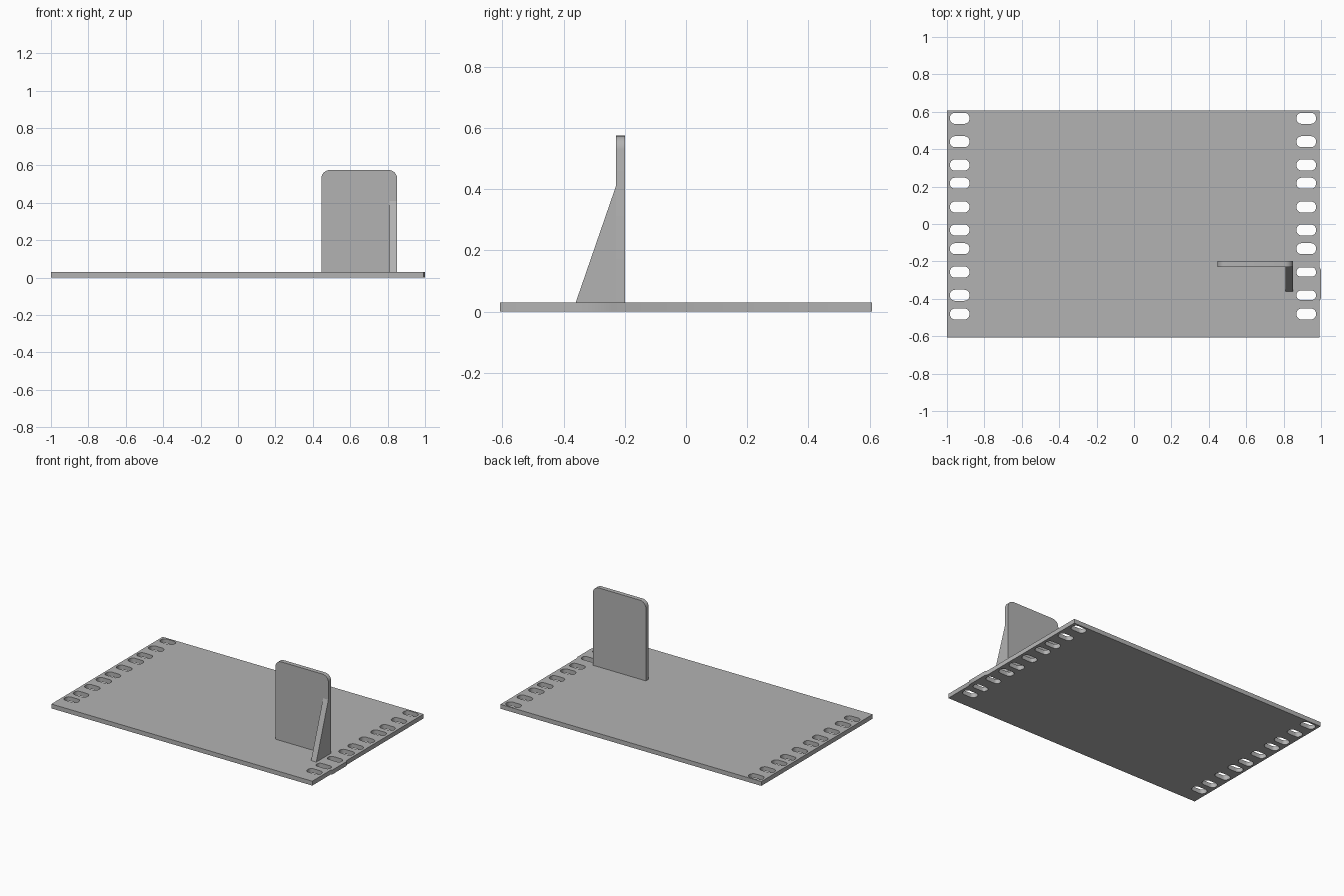
import bpy
from math import cos, sin, pi

cube = bpy.data.objects.get("Cube")
if cube:
    bpy.data.objects.remove(cube, do_unlink=True)

grey = bpy.data.materials.new("plain grey")
grey.use_nodes = True
colour = (0.45, 0.45, 0.45, 1)
grey.diffuse_color = colour
grey.node_tree.nodes["Principled BSDF"].inputs["Base Color"].default_value = colour


def rounded(cx, cy, w, h, radii, steps=6):
    """Rounded rectangle; radii run anticlockwise from the upper right."""
    pts = []
    signs = [(1, 1), (-1, 1), (-1, -1), (1, -1)]
    for i, (sx, sy) in enumerate(signs):
        r = radii[i]
        n = steps if r else 0
        for k in range(n + 1):
            a = (i + k / max(n, 1)) * pi / 2
            pts.append((cx + sx * (w / 2 - r) + r * cos(a),
                        cy + sy * (h / 2 - r) + r * sin(a)))
    return pts


def slab(name, outlines, thickness, location, rotation=(0, 0, 0)):
    """Extrude a filled outline with holes, centred on its plane, into a mesh."""
    curve = bpy.data.curves.new(name, "CURVE")
    curve.dimensions = "2D"
    curve.fill_mode = "BOTH"
    curve.extrude = thickness / 2
    for pts in outlines:
        spline = curve.splines.new("POLY")
        spline.points.add(len(pts) - 1)
        for p, (x, y) in zip(spline.points, pts):
            p.co = (x, y, 0, 1)
        spline.use_cyclic_u = True
    temp = bpy.data.objects.new(name + " outline", curve)
    bpy.context.collection.objects.link(temp)
    graph = bpy.context.evaluated_depsgraph_get()
    mesh = bpy.data.meshes.new_from_object(temp.evaluated_get(graph))
    bpy.data.objects.remove(temp, do_unlink=True)
    mesh.name = name
    mesh.materials.clear()
    mesh.materials.append(grey)
    obj = bpy.data.objects.new(name, mesh)
    obj.location = location
    obj.rotation_euler = rotation
    bpy.context.collection.objects.link(obj)
    bpy.ops.object.select_all(action="DESELECT")
    obj.select_set(True)
    bpy.context.view_layer.objects.active = obj
    # Weld the caps to the walls and face everything outwards
    bpy.ops.object.mode_set(mode="EDIT")
    bpy.ops.mesh.select_all(action="SELECT")
    bpy.ops.mesh.remove_doubles(threshold=0.0001)
    bpy.ops.mesh.normals_make_consistent(inside=False)
    bpy.ops.object.mode_set(mode="OBJECT")
    bpy.ops.object.shade_smooth_by_angle(angle=pi / 6)
    return obj


# Base plate with a slight bulge on its left edge and two rows of slots
thick = 0.03
edge = 0.992
base = [(-1, -0.607), (edge, -0.607), (edge, -0.41), (1, -0.395),
        (1, -0.245), (edge, -0.23), (edge, 0.607), (-1, 0.607)]
slot_rows = [0.565, 0.44, 0.315, 0.218, 0.091, -0.032,
             -0.132, -0.257, -0.381, -0.481]
slots = []
for x in (-0.932, 0.921):
    for y in slot_rows:
        narrow = x > 0 and y in (-0.257, -0.381)
        h = 0.05 if narrow else 0.059
        slots.append(rounded(x, y, 0.104, h, [h * 0.45] * 4))
slab("base_plate", [base] + slots, thick, (0, 0, thick / 2))

# Upright panel with rounded top corners
slab("upright_panel", [rounded(0.648, 0.3, 0.405, 0.55, [0.045, 0.045, 0, 0])],
     0.03, (0, -0.214, 0), (pi / 2, 0, 0))

# Triangular brace in front of the panel
slab("brace", [[(-0.362, 0.025), (-0.215, 0.025), (-0.215, 0.41), (-0.229, 0.41)]],
     0.04, (0.83, 0, 0), (pi / 2, 0, pi / 2))
